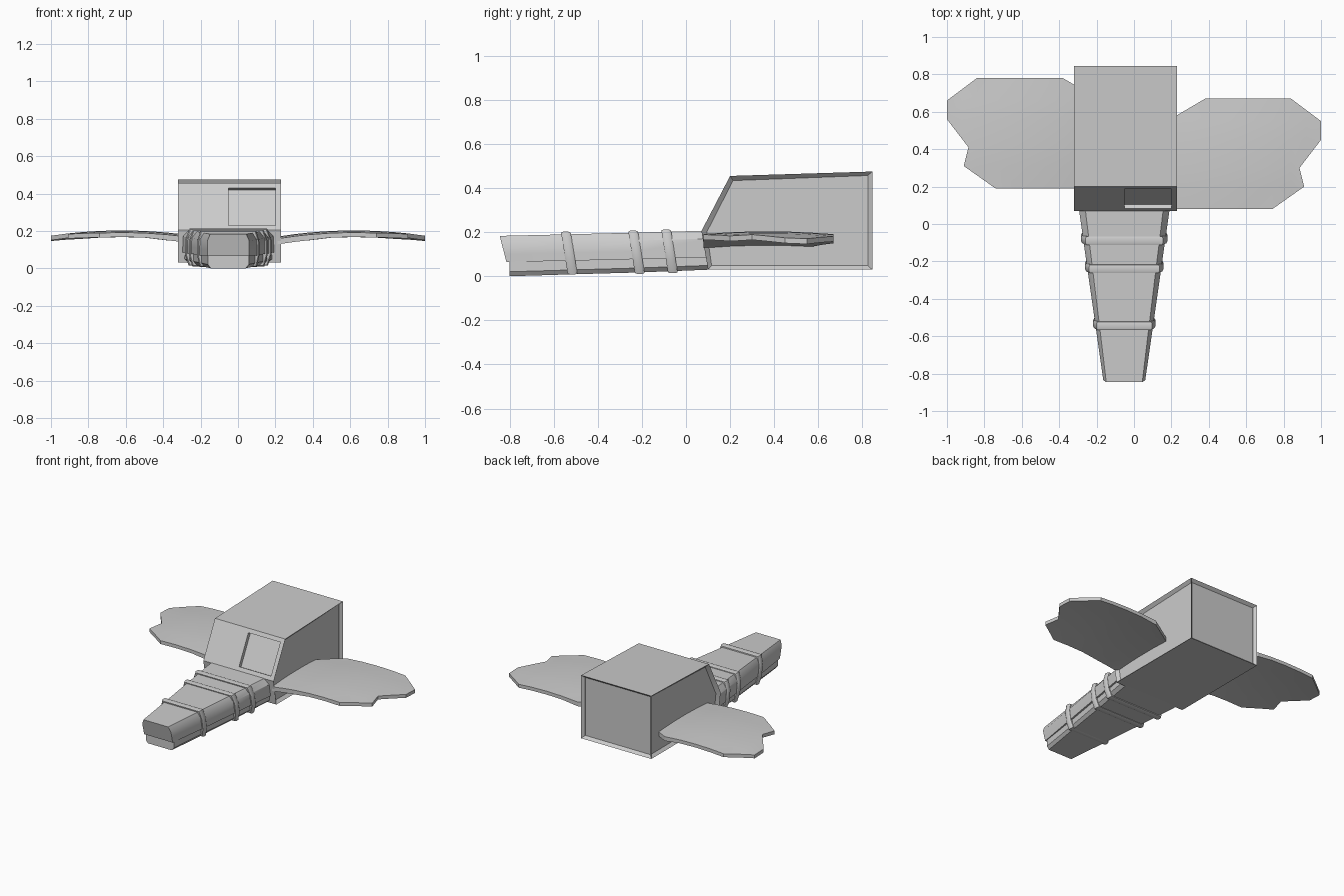
import bpy, bmesh
from math import radians
from mathutils import Vector

if "Cube" in bpy.data.objects:
    bpy.data.objects.remove(bpy.data.objects["Cube"])

CX = -0.052  # centre line of the fuselage


def finish(name, bm, angle=35):
    bmesh.ops.recalc_face_normals(bm, faces=bm.faces)
    me = bpy.data.meshes.new(name)
    bm.to_mesh(me)
    bm.free()
    ob = bpy.data.objects.new(name, me)
    bpy.context.collection.objects.link(ob)
    bpy.ops.object.select_all(action='DESELECT')
    bpy.context.view_layer.objects.active = ob
    ob.select_set(True)
    bpy.ops.object.shade_smooth_by_angle(angle=radians(angle))
    return ob


def loft(name, loops):
    bm = bmesh.new()
    rings = [[bm.verts.new(p) for p in loop] for loop in loops]
    n = len(rings[0])
    for a, b in zip(rings, rings[1:]):
        for i in range(n):
            bm.faces.new((a[i], a[(i + 1) % n], b[(i + 1) % n], b[i]))
    bm.faces.new(rings[0])
    bm.faces.new(rings[-1])
    return finish(name, bm)


def section(y, w, z0, z1, bottom=1.0, top=0.86, lean=0.0):
    """Six-to-eight sided tail section; lean shifts the lower points in y."""
    h = z1 - z0
    half = [(w * bottom, z0), (w, z0 + h * 0.3), (w, z0 + h * 0.7), (w * top, z1)]
    pts = half + [(-x, z) for x, z in reversed(half)]
    return [(CX + x, y + lean * (z1 - z) / h, z) for x, z in pts]


def width(y):
    return 0.112 + (y + 0.84) * 0.142


# cabin: side profile extruded across x
profile = [(0.07, 0.205), (0.20, 0.455), (0.845, 0.475), (0.845, 0.03), (0.10, 0.03)]
bm = bmesh.new()
left = bm.faces.new([bm.verts.new((-0.32, y, z)) for y, z in profile])
ext = bmesh.ops.extrude_face_region(bm, geom=[left], use_keep_orig=True)
bmesh.ops.translate(bm, vec=(0.55, 0, 0),
                    verts=[v for v in ext['geom'] if isinstance(v, bmesh.types.BMVert)])
bmesh.ops.recalc_face_normals(bm, faces=bm.faces)
# recessed side and rear panels
panels = [f for f in bm.faces if abs(f.normal.x) > 0.9 or f.normal.y > 0.9]
bmesh.ops.inset_individual(bm, faces=panels, thickness=0.025, depth=0)
for f in panels:
    bmesh.ops.translate(bm, verts=f.verts, vec=f.normal * -0.02)
cabin = finish("cabin", bm)

# windscreen recess
bpy.ops.mesh.primitive_cube_add(size=1, location=(0.075, 0.135, 0.33),
                                rotation=(-0.48, 0, 0))
cutter = bpy.context.object
cutter.name = "window_cutter"
cutter.scale = (0.25, 0.05, 0.225)
cutter.hide_render = True
cutter.hide_viewport = False
mod = cabin.modifiers.new("window", 'BOOLEAN')
mod.object = cutter
mod.solver = 'EXACT'
bpy.context.view_layer.objects.active = cabin
bpy.ops.object.modifier_apply(modifier="window")
bpy.data.objects.remove(cutter)

# long tapered nose: overhanging upper shell and narrower lower hull
loft("nose_upper_shell", [
    section(-0.845, width(-0.84), 0.065, 0.183, lean=0.03),
    section(-0.54, width(-0.54), 0.07, 0.19),
    section(-0.22, width(-0.22), 0.078, 0.198),
    section(0.10, width(0.10), 0.085, 0.207)])
loft("nose_lower_hull", [
    section(-0.80, width(-0.80) - 0.008, 0.0, 0.068, bottom=0.85, top=1),
    section(-0.54, width(-0.54) - 0.012, 0.008, 0.075, bottom=0.9, top=1),
    section(-0.22, width(-0.22) - 0.012, 0.017, 0.085, bottom=0.9, top=1),
    section(0.11, width(0.11) - 0.012, 0.03, 0.095, bottom=0.9, top=1)])

# bands around the nose
for i, y in enumerate((-0.545, -0.24, -0.09)):
    w = width(y) + 0.012
    z0, z1 = 0.008 + i * 0.003, 0.202 + i * 0.005
    loft(f"nose_band_{i + 1}", [
        section(y - 0.022, w - 0.006, z0 + 0.004, z1 - 0.004, 0.92, 0.9, 0.03),
        section(y - 0.012, w, z0, z1, 0.92, 0.9, 0.03),
        section(y + 0.012, w, z0, z1, 0.92, 0.9, 0.03),
        section(y + 0.022, w - 0.006, z0 + 0.004, z1 - 0.004, 0.92, 0.9, 0.03)])

# wings: cambered notched plates, the left one set further back
outline = [(0.21, 0.57), (0.38, 0.67), (0.84, 0.67), (1.0, 0.55), (1.0, 0.45),
           (0.885, 0.30), (0.91, 0.20), (0.74, 0.08), (0.21, 0.08)]


def camber(x, y):
    t = (x - 0.62) / 0.4
    edge = max(0.0, (abs(y - 0.37) - 0.12) / 0.18)
    return 0.203 - 0.032 * t * t - 0.012 * edge


def wing(name, side, shift):
    bm = bmesh.new()
    bm.faces.new([bm.verts.new((x, y, 0)) for x, y in outline])
    cuts = [(x, 0, (1, 0, 0)) for x in (0.3, 0.38, 0.5, 0.62, 0.74, 0.84, 0.92)]
    cuts += [(0, y, (0, 1, 0)) for y in (0.2, 0.3, 0.45, 0.55)]
    for x, y, no in cuts:
        bmesh.ops.bisect_plane(bm, geom=bm.verts[:] + bm.edges[:] + bm.faces[:],
                               plane_co=(x, y, 0), plane_no=no)
    for v in bm.verts:
        v.co.z = camber(v.co.x, v.co.y)
    ext = bmesh.ops.extrude_face_region(bm, geom=bm.faces[:], use_keep_orig=True)
    for v in ext['geom']:
        if isinstance(v, bmesh.types.BMVert):
            v.co.z -= 0.024 if v.co.x > 0.4 else 0.03
    for v in bm.verts:
        v.co = Vector((v.co.x * side, v.co.y + shift, v.co.z))
    finish(name, bm)


wing("right_wing", 1, 0)
wing("left_wing", -1, 0.11)
